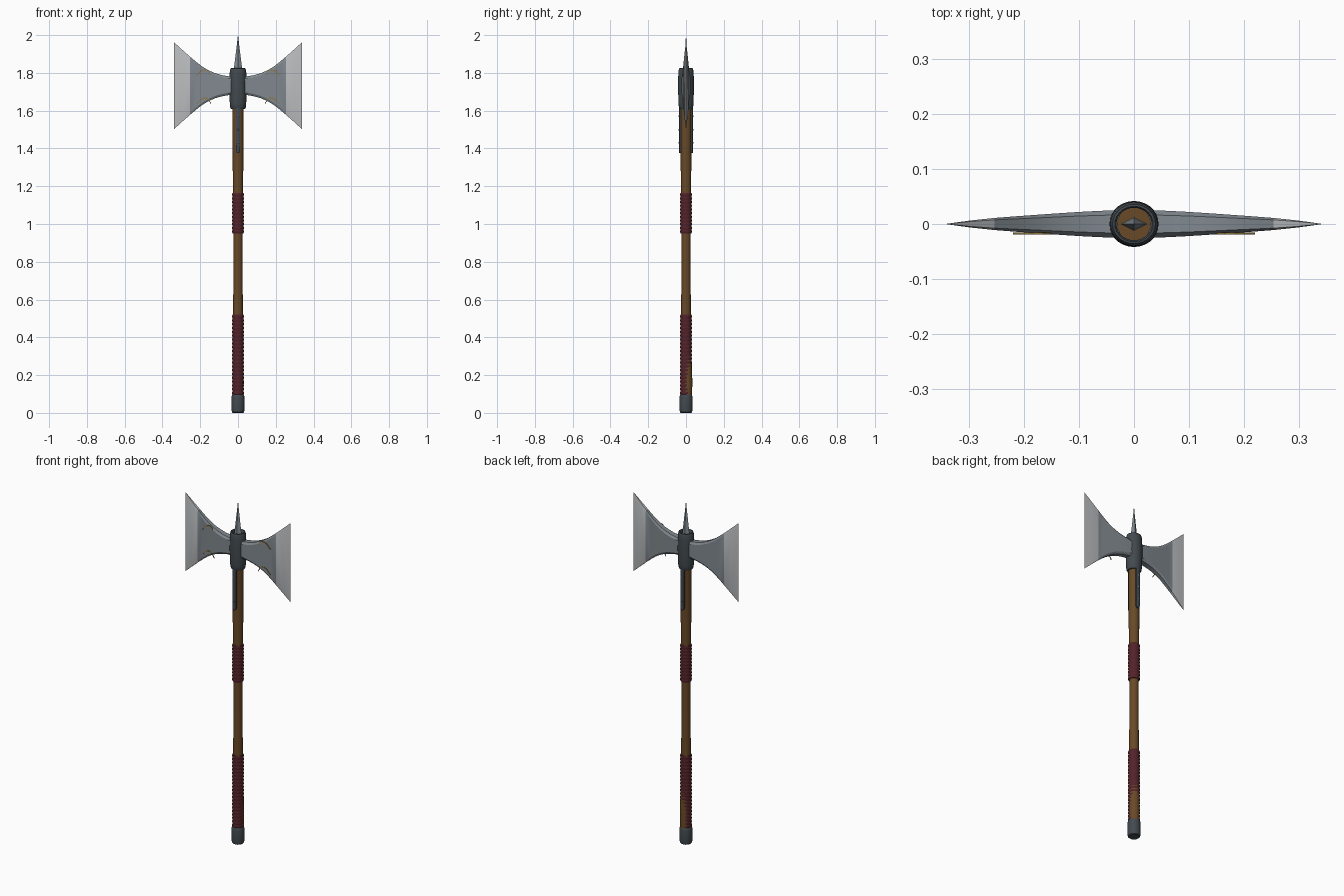
import bpy, bmesh, math

if "Cube" in bpy.data.objects:
    bpy.data.objects.remove(bpy.data.objects["Cube"])


def mat(name, rgb):
    m = bpy.data.materials.new(name)
    m.diffuse_color = (*rgb, 1)
    m.use_nodes = True
    m.node_tree.nodes["Principled BSDF"].inputs["Base Color"].default_value = m.diffuse_color
    return m


STEEL = mat("blade steel", (0.22, 0.25, 0.275))
EDGE = mat("sharpened edge", (0.50, 0.51, 0.52))
IRON = mat("dark iron", (0.055, 0.068, 0.078))
WOOD = mat("brown wood", (0.14, 0.068, 0.02))
LEATHER = mat("maroon leather", (0.085, 0.016, 0.022))
GOLD = mat("dull gold", (0.28, 0.18, 0.05))


def finish(bm, name, mats, angle=35):
    bmesh.ops.recalc_face_normals(bm, faces=bm.faces)
    me = bpy.data.meshes.new(name)
    bm.to_mesh(me)
    bm.free()
    ob = bpy.data.objects.new(name, me)
    bpy.context.collection.objects.link(ob)
    for m in mats:
        me.materials.append(m)
    bpy.ops.object.select_all(action='DESELECT')
    ob.select_set(True)
    bpy.context.view_layer.objects.active = ob
    bpy.ops.object.shade_smooth_by_angle(angle=math.radians(angle))
    return ob


def loft(bm, rings, caps=True):
    loops = [[bm.verts.new(p) for p in r] for r in rings]
    n = len(loops[0])
    for a, b in zip(loops, loops[1:]):
        for i in range(n):
            j = (i + 1) % n
            bm.faces.new((a[i], a[j], b[j], b[i]))
    if caps:
        bm.faces.new(loops[0])
        bm.faces.new(loops[-1])


def lathe(name, profile, m, sides=24, sx=1, sy=1, shift=None, caps=True, angle=35):
    """Profile of (radius, z), optionally oval and with a wandering centre."""
    rings = []
    for r, z in profile:
        cx, cy = shift(z) if shift else (0, 0)
        rings.append([(cx + r * sx * math.cos(2 * math.pi * i / sides),
                       cy + r * sy * math.sin(2 * math.pi * i / sides), z)
                      for i in range(sides)])
    bm = bmesh.new()
    loft(bm, rings, caps)
    return finish(bm, name, [m], angle)


# Haft: slightly waisted, bowed a little to the back near the bottom
def bow(z):
    k = math.exp(-((z - 0.16) / 0.13) ** 2)
    return 0.0025 * k, 0.0055 * k


haft = [(0.027, 0.03), (0.028, 0.1), (0.028, 0.16), (0.028, 0.22), (0.0275, 0.28),
        (0.027, 0.36), (0.026, 0.5), (0.025, 0.65), (0.024, 0.8), (0.025, 0.95),
        (0.0265, 1.15), (0.028, 1.3), (0.029, 1.5), (0.031, 1.7), (0.031, 1.80)]
lathe("haft", haft, WOOD, 20, shift=bow)


# Leather wraps with ridged turns
def wrap(name, z0, z1, r, turns):
    prof = []
    step = (z1 - z0) / turns
    for i in range(turns):
        z = z0 + i * step
        prof += [(r, z), (r + 0.0025, z + step * 0.3), (r + 0.0025, z + step * 0.7)]
    lathe(name, prof + [(r, z1)], LEATHER, 20, angle=50)


wrap("lower_grip", 0.095, 0.52, 0.0285, 21)
wrap("upper_grip", 0.95, 1.165, 0.0285, 11)

# Pommel cap
lathe("pommel", [(0.027, 0), (0.032, 0.004), (0.034, 0.014), (0.034, 0.085),
                 (0.032, 0.096), (0.028, 0.1)], IRON)

# Head socket, open at the top around the haft end
lathe("socket", [(0.030, 1.61), (0.037, 1.61), (0.041, 1.617), (0.0435, 1.64),
                 (0.0455, 1.72), (0.0445, 1.79), (0.043, 1.812), (0.039, 1.824),
                 (0.035, 1.825), (0.032, 1.82), (0.032, 1.78)],
      IRON, 28, sx=1.0, sy=0.92, caps=False)

# Top spike, flat diamond section
lathe("top_spike", [(0.024, 1.79), (0.021, 1.83), (0.0135, 1.89), (0.006, 1.95),
                    (0.0006, 2.0)], STEEL, 4, sx=1, sy=0.5, angle=20)

# Blades: stations of (x, half height, centre half thickness, rim half thickness, rim width)
ZC = 1.732
stations = [(0.01, 0.050, 0.0255, 0.017, 0.012), (0.05, 0.050, 0.0245, 0.016, 0.012),
            (0.085, 0.056, 0.0228, 0.015, 0.012), (0.12, 0.066, 0.0207, 0.0137, 0.012),
            (0.155, 0.081, 0.0183, 0.012, 0.012), (0.19, 0.102, 0.0158, 0.0104, 0.012),
            (0.222, 0.127, 0.0135, 0.009, 0.012), (0.254, 0.154, 0.011, 0.0075, 0.012),
            (0.297, 0.192, 0.0065, 0.0045, 0.010), (0.34, 0.231, 0.0006, 0.0005, 0.008)]
for side, label in ((1, "right"), (-1, "left")):
    rings = []
    for x, h, t, rim, w in stations:
        rings.append([(side * x, y, ZC + z) for y, z in
                      ((-rim, h), (-t, h - w), (-t, w - h), (-rim, -h),
                       (rim, -h), (t, w - h), (t, h - w), (rim, h))])
    bm = bmesh.new()
    loft(bm, rings)
    for f in bm.faces:
        f.material_index = int(abs(f.calc_center_median().x) > 0.254)
    finish(bm, label + "_blade", [STEEL, EDGE], 20)

    # Gold chevron inlays on the front face
    for zc, where in ((1.816, "upper"), (1.667, "lower")):
        bm = bmesh.new()
        path = [(0.142, -0.031), (0.154, -0.012), (0.166, -0.001), (0.182, 0),
                (0.198, -0.008), (0.220, -0.031)]
        rings = []
        for x, dz in path:
            rings.append([(side * x, y, zc + dz + z) for y, z in
                          ((-0.0190, 0.003), (-0.0190, -0.003),
                           (-0.0155, -0.003), (-0.0155, 0.003))])
        loft(bm, rings)
        finish(bm, f"{label}_{where}_inlay", [GOLD])

# Langets with rivets, front and back
for s, label in ((-1, "front"), (1, "back")):
    bm = bmesh.new()
    rings = []
    for z, w in ((1.375, 0.006), (1.385, 0.011), (1.62, 0.012)):
        rings.append([(-w, s * 0.025, z), (w, s * 0.025, z),
                      (w, s * 0.034, z), (0.6 * w, s * 0.0365, z),
                      (-0.6 * w, s * 0.0365, z), (-w, s * 0.034, z)])
    loft(bm, rings)
    finish(bm, label + "_langet", [IRON], 25)
    for i, z in enumerate((1.43, 1.50, 1.57)):
        bpy.ops.mesh.primitive_uv_sphere_add(segments=10, ring_count=6, radius=0.005,
                                             location=(0, s * 0.0365, z))
        ob = bpy.context.object
        ob.name = f"{label}_rivet_{i + 1}"
        ob.scale.y = 0.6
        ob.data.materials.append(STEEL)
        bpy.ops.object.shade_smooth()
